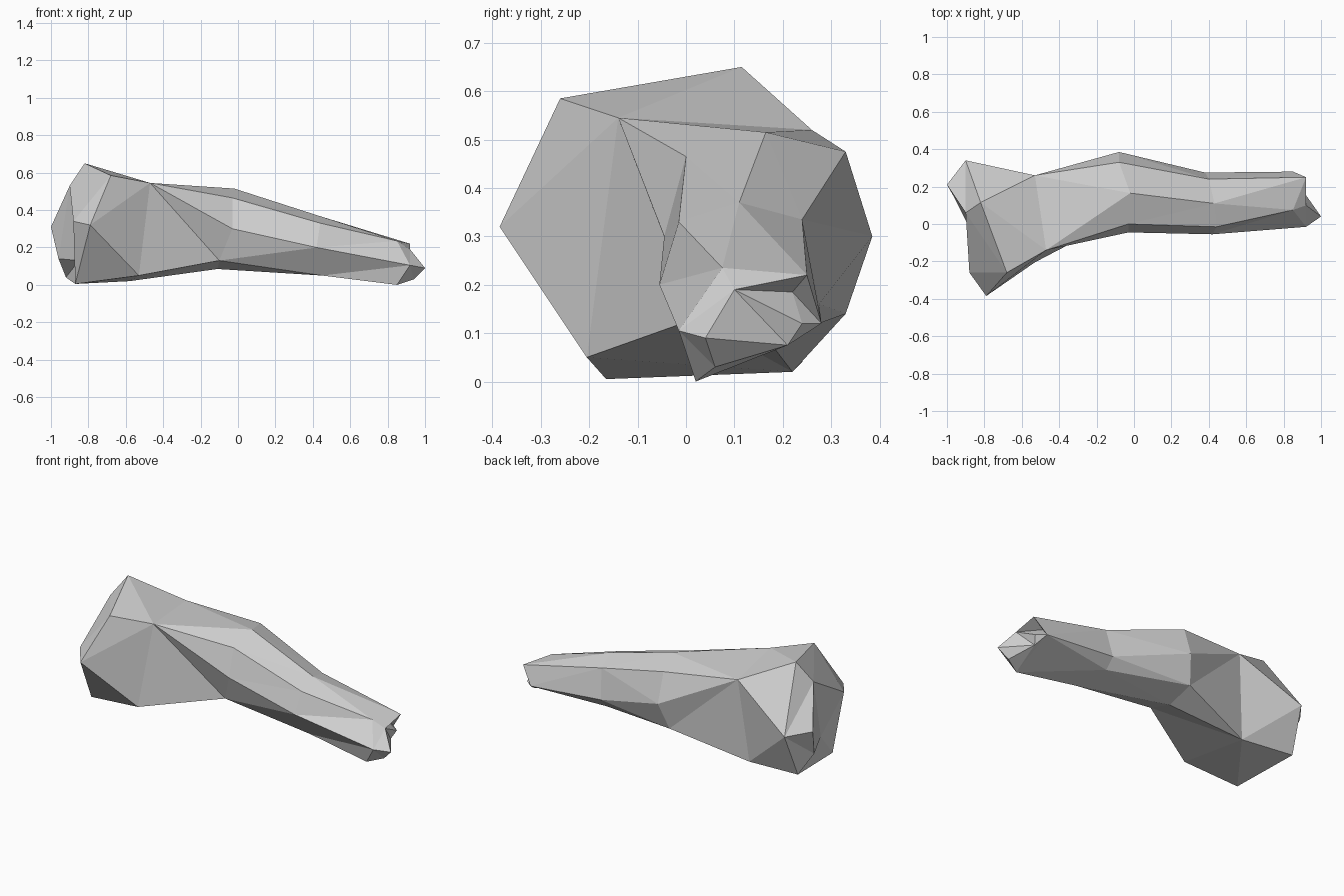
import bpy, bmesh
from mathutils import Vector

default_cube = bpy.data.objects.get("Cube")
if default_cube:
    bpy.data.objects.remove(default_cube, do_unlink=True)

# Plain matte grey material
grey = bpy.data.materials.new("plain_grey")
grey.use_nodes = True
colour = (.65, .65, .65, 1)
grey.diffuse_color = colour
shader = next(n for n in grey.node_tree.nodes if n.type == "BSDF_PRINCIPLED")
shader.inputs["Base Color"].default_value = colour

bm = bmesh.new()


def add_ring(*points):
    """Create one cross-section, ordered from the top front, downwards and round the back."""
    return [bm.verts.new(Vector(point)) for point in points]


def stitch(first, second, evenness=0):
    """Join two rings of any size with triangles.

    Each step takes the shorter diagonal; evenness penalises one ring running ahead.
    """
    i = j = 0
    while i < len(first) or j < len(second):
        a, b = first[i % len(first)], second[j % len(second)]
        next_a = first[(i + 1) % len(first)]
        next_b = second[(j + 1) % len(second)]
        lag_a = abs((i + 1) / len(first) - j / len(second))
        lag_b = abs(i / len(first) - (j + 1) / len(second))
        cost_a = (next_a.co - b.co).length + evenness * lag_a
        cost_b = (next_b.co - a.co).length + evenness * lag_b
        if j == len(second) or (i < len(first) and cost_a <= cost_b):
            bm.faces.new((a, next_a, b))
            i += 1
        else:
            bm.faces.new((a, next_b, b))
            j += 1


def cap(ring):
    """Close an end with a fan from the first point of the ring."""
    for left, right in zip(ring[1:], ring[2:]):
        bm.faces.new((ring[0], left, right))


# Recessed end of the wide head
head_end = add_ring((-.9, .06, .53), (-.88, -.26, .34), (-.85, -.08, .13),
                    (-.96, .14, .14), (-1, .21, .31))

# Widest outline of the head
head = add_ring((-.68, -.26, .585), (-.79, -.385, .32), (-.87, -.165, .005),
                (-.92, .24, .04), (-.9, .34, .3), (-.82, .115, .65))

# Neck behind the head
neck = add_ring((-.47, -.14, .545), (-.53, -.205, .05), (-.58, .22, .02), (-.53, .26, .52))

# Swelling in the middle of the shaft
middle = add_ring((-.03, 0, .465), (-.03, -.045, .3), (-.1, .02, .13), (-.11, .17, .085),
                  (-.12, .33, .14), (-.08, .385, .3), (-.08, .33, .475), (-.02, .165, .515))

# Slim part of the shaft
shaft = add_ring((.44, -.015, .33), (.42, -.055, .2), (.45, .05, .05), (.38, .22, .1),
                 (.38, .275, .16), (.4, .24, .335), (.43, .11, .37))

# Outline of the narrow tip
tip = add_ring((.85, .075, .235), (.92, -.015, .105), (.85, .02, 0),
               (.85, .28, .12), (.92, .25, .22))

# Notched end of the tip
tip_end = add_ring((.92, .1, .19), (1, .04, .09), (.94, .06, .03),
                   (.88, .21, .075), (.9, .24, .12), (.83, .22, .185))

# Skin over the cross-sections
stitch(head_end, head)
stitch(head, neck)
stitch(neck, middle)
stitch(middle, shaft, evenness=1)
stitch(shaft, tip, evenness=1)
stitch(tip, tip_end)

# Close both ends, with a bevelled chin under the tip
cap(head_end)
cap(tip_end[:2] + tip_end[3:])
bm.faces.new(tip_end[1:4])
bmesh.ops.recalc_face_normals(bm, faces=bm.faces[:])

mesh = bpy.data.meshes.new("faceted_bone")
bm.to_mesh(mesh)
bm.free()
mesh.materials.append(grey)
bone = bpy.data.objects.new("faceted_bone", mesh)
bpy.context.collection.objects.link(bone)
